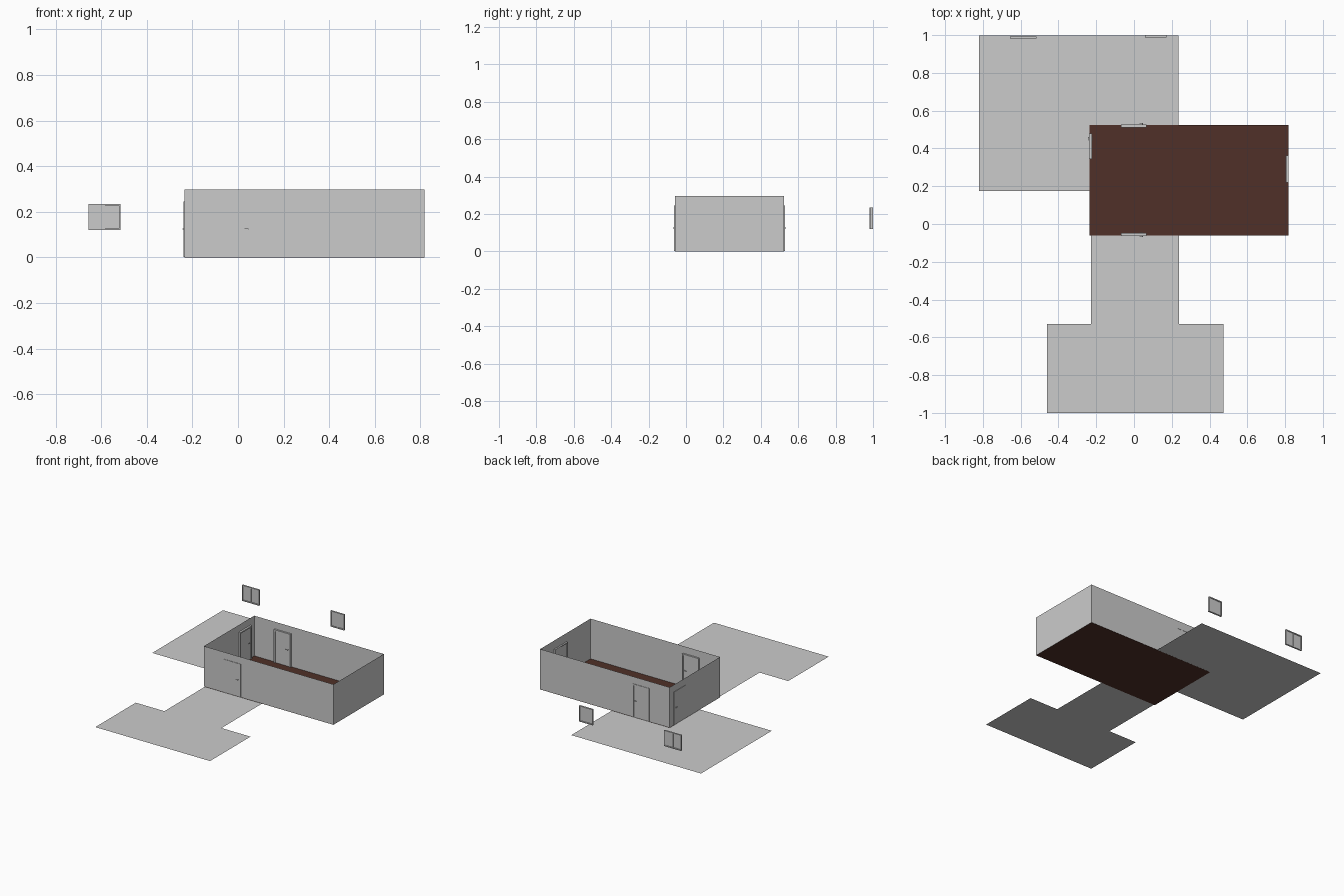
import bpy, bmesh, math
from mathutils import Matrix, Vector

if "Cube" in bpy.data.objects:
    bpy.data.objects.remove(bpy.data.objects["Cube"])


def material(name, rgb):
    m = bpy.data.materials.new(name)
    m.diffuse_color = (*rgb, 1)
    m.use_nodes = True
    m.node_tree.nodes["Principled BSDF"].inputs["Base Color"].default_value = m.diffuse_color
    return m


GREY = material("plain grey", (0.6, 0.6, 0.6))
BROWN = material("dark brown wood", (0.08, 0.03, 0.021))


def finish(name, bm, mat):
    me = bpy.data.meshes.new(name)
    bm.to_mesh(me)
    bm.free()
    me.materials.append(mat)
    ob = bpy.data.objects.new(name, me)
    bpy.context.collection.objects.link(ob)
    return ob


def add_box(bm, lo, hi):
    lo, hi = Vector(lo), Vector(hi)
    mat = Matrix.Translation((lo + hi) / 2) @ Matrix.Diagonal((*(hi - lo), 1))
    bmesh.ops.create_cube(bm, size=1, matrix=mat)


def flat_floor(name, outline, z=0.0005):
    bm = bmesh.new()
    bm.faces.new([bm.verts.new((x, y, z)) for x, y in outline])
    finish(name, bm, GREY)


def place(ob, x, y, angle):
    """Local x runs along the wall, local +y points into the room."""
    ob.matrix_world = Matrix.Translation((x, y, 0)) @ Matrix.Rotation(angle, 4, 'Z')


def door(name, x, y, angle, knob_side):
    w, h, bar = 0.0675, 0.245, 0.010
    out, inn = -0.003, 0.013
    bm = bmesh.new()
    # jambs and head
    for s in (-1, 1):
        a, b = sorted((s * w, s * (w - bar)))
        add_box(bm, (a, out, 0.002), (b, inn, h))
    add_box(bm, (-w + bar, out, h - bar), (w - bar, inn, h))
    place(finish(name + "_frame", bm, GREY), x, y, angle)
    # leaf
    bm = bmesh.new()
    add_box(bm, (-w + bar, -0.0012, 0.002), (w - bar, 0.007, h - bar))
    place(finish(name + "_leaf", bm, GREY), x, y, angle)
    # lever handles on both faces
    bm = bmesh.new()
    k = knob_side * 0.047
    a, b = sorted((k, knob_side * 0.031))
    for f, t in ((-0.009, -0.001), (0.006, 0.015)):
        add_box(bm, (k - 0.002, f, 0.123), (k + 0.002, t, 0.127))
        tip = f if f < 0 else t - 0.003
        add_box(bm, (a, tip, 0.1235), (b, tip + 0.003, 0.1265))
    place(finish(name + "_handle", bm, GREY), x, y, angle)


def window(name, x, y, angle, width, depth):
    w, z0, z1, bar = width / 2, 0.12, 0.235, 0.007
    bm = bmesh.new()
    for s in (-1, 1):
        a, b = sorted((s * w, s * (w - bar)))
        add_box(bm, (a, 0, z0), (b, depth, z1))
    for a in (z0, z1 - bar):
        add_box(bm, (-w + bar, 0, a), (w - bar, depth, a + bar))
    add_box(bm, (-bar / 2, depth * 0.25, z0 + bar), (bar / 2, depth * 0.75, z1 - bar))
    place(finish(name + "_frame", bm, GREY), x, y, angle)
    # two sliding panes
    bm = bmesh.new()
    add_box(bm, (-w + bar, depth * 0.35, z0 + bar), (0, depth * 0.45, z1 - bar))
    add_box(bm, (0, depth * 0.5, z0 + bar), (w - bar, depth * 0.6, z1 - bar))
    place(finish(name + "_panes", bm, GREY), x, y, angle)


# room extents
X0, X1, Y0, Y1, H = -0.235, 0.818, -0.06, 0.525, 0.297

# room floor slab
bm = bmesh.new()
add_box(bm, (X0, Y0, 0), (X1, Y1, 0.002))
finish("wood_floor", bm, BROWN)

# thin room walls, open at the top
bm = bmesh.new()
corners = [(X0, Y0), (X1, Y0), (X1, Y1), (X0, Y1)]
low = [bm.verts.new((x, y, 0)) for x, y in corners]
top = [bm.verts.new((x, y, H)) for x, y in corners]
for i in range(4):
    j = (i + 1) % 4
    bm.faces.new((low[i], low[j], top[j], top[i]))
finish("room_walls", bm, GREY)

# neighbouring floors
flat_floor("hall_floor", [(-0.46, -1), (0.473, -1), (0.473, -0.53), (0.237, -0.53),
                          (0.237, Y0), (-0.227, Y0), (-0.227, -0.53), (-0.46, -0.53)])
flat_floor("corner_room_floor", [(-0.82, 0.175), (X0, 0.175), (X0, Y1), (0.235, Y1),
                                 (0.235, 0.997), (-0.82, 0.997)])

# doors and windows
door("front_door", -0.002, Y0, 0, 1)
door("back_door", -0.002, Y1, math.pi, -1)
door("left_door", X0, 0.412, -math.pi / 2, -1)
window("right_window", X1 - 0.001, 0.292, math.pi / 2, 0.143, 0.011)
window("far_left_window", -0.586, 0.993, math.pi, 0.14, 0.012)
window("far_right_window", 0.115, 1.0, math.pi, 0.112, 0.013)
